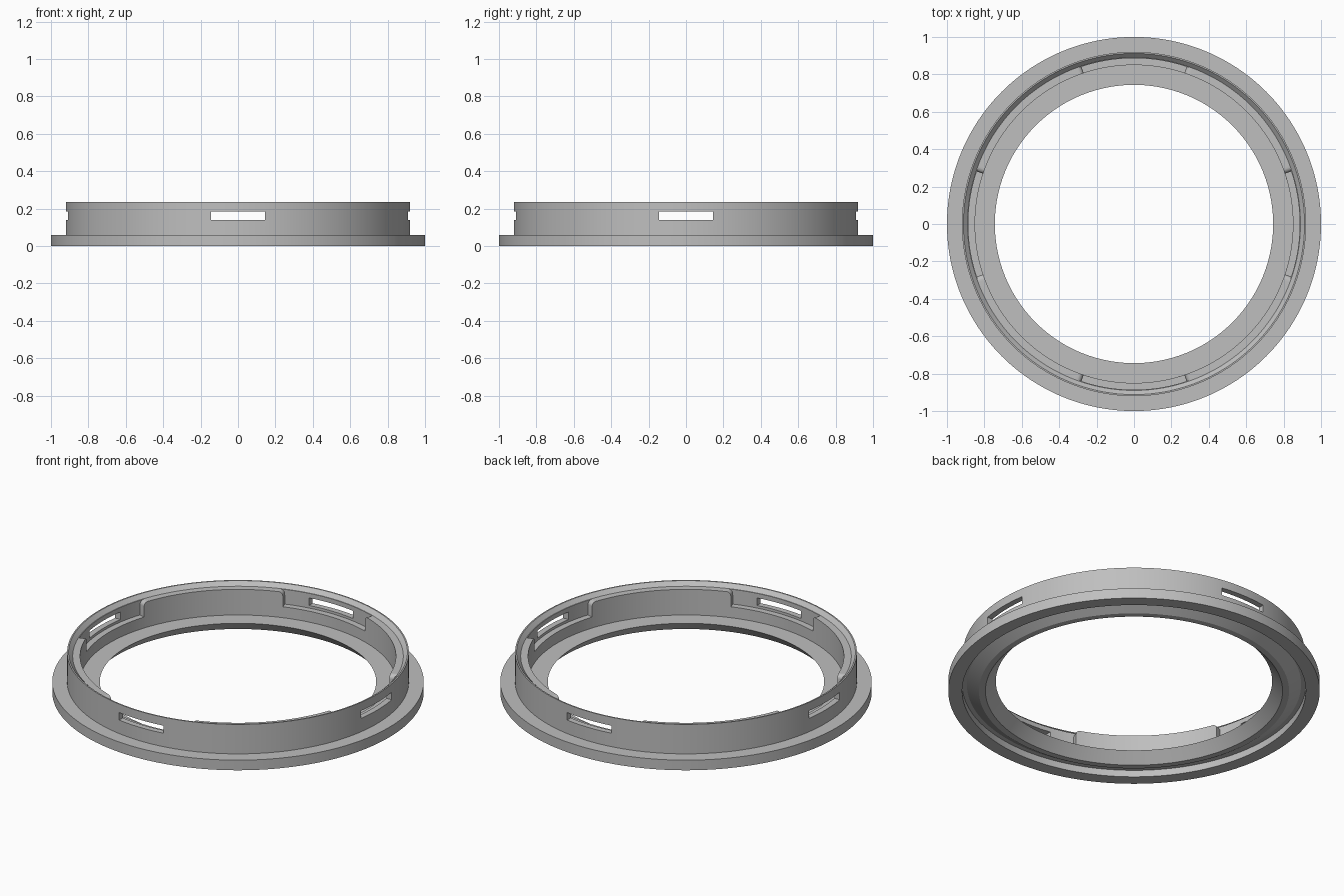
import bpy, bmesh, math

old = bpy.data.objects.get("Cube")
if old:
    bpy.data.objects.remove(old, do_unlink=True)

SEGMENTS = 192


def make_object(name, bm):
    bmesh.ops.recalc_face_normals(bm, faces=bm.faces)
    mesh = bpy.data.meshes.new(name)
    bm.to_mesh(mesh)
    bm.free()
    obj = bpy.data.objects.new(name, mesh)
    bpy.context.collection.objects.link(obj)
    return obj


def polar(r, a, z):
    return (r * math.cos(a), r * math.sin(a), z)


def lathe(name, profile):
    """Closed radius/height profile swept round the z axis."""
    bm = bmesh.new()
    rings = [[bm.verts.new(polar(r, 2 * math.pi * i / SEGMENTS, z)) for r, z in profile]
             for i in range(SEGMENTS)]
    for i, ring in enumerate(rings):
        nxt = rings[(i + 1) % SEGMENTS]
        for j in range(len(profile)):
            k = (j + 1) % len(profile)
            bm.faces.new((ring[j], nxt[j], nxt[k], ring[k]))
    return make_object(name, bm)


def recess_cutter(name, centre):
    """Curved block whose upper ends flare into rounded corners."""
    half, ledge, top, radius = math.radians(18.5), 0.125, 0.212, 0.024
    side = []
    for i in range(7):
        t = math.pi / 2 * i / 6
        side.append((half + radius / 0.85 * (1 - math.cos(t)), top - radius + radius * math.sin(t)))
    side[-1] = (side[-1][0], top + 0.001)
    right = [(half - 0.0005, ledge)] + side
    floor = [(half * i / 10, ledge) for i in range(-9, 10)]
    columns = [(-a, z) for a, z in reversed(right)] + floor + right
    bm = bmesh.new()
    loops = []
    for a, z in columns:
        corners = ((0.8, z), (0.886, z), (0.886, 0.3), (0.8, 0.3))
        loops.append([bm.verts.new(polar(r, centre + a, h)) for r, h in corners])
    for a, b in zip(loops, loops[1:]):
        for j in range(4):
            k = (j + 1) % 4
            bm.faces.new((a[j], b[j], b[k], a[k]))
    bm.faces.new(loops[0])
    bm.faces.new(loops[-1])
    return make_object(name, bm)


def slot_cutter(name, centre):
    """Straight block that pierces the wall."""
    bm = bmesh.new()
    bmesh.ops.create_cube(bm, size=1)
    bmesh.ops.scale(bm, vec=(0.3, 0.29, 0.045), verts=bm.verts)
    bmesh.ops.translate(bm, vec=(0.92, 0, 0.1625), verts=bm.verts)
    obj = make_object(name, bm)
    obj.rotation_euler.z = centre
    return obj


# Flange, undercut foot, wall and inner liner as one turned body
ring = lathe("mounting_ring", [
    (0.744, 0.06), (0.80, 0), (0.835, 0), (0.90, 0.04), (0.925, 0.04), (0.925, 0),
    (1, 0), (1, 0.06), (0.92, 0.06), (0.92, 0.235), (0.912, 0.235),
    (0.89, 0.212), (0.85, 0.212), (0.85, 0.06)])

# Four liner recesses, each with a slot through the wall
cutters = []
for i in range(4):
    angle = i * math.pi / 2
    cutters.append(recess_cutter(f"recess_cutter_{i}", angle))
    cutters.append(slot_cutter(f"slot_cutter_{i}", angle))

bpy.ops.object.select_all(action='DESELECT')
bpy.context.view_layer.objects.active = ring
ring.select_set(True)
for cutter in cutters:
    cutter.hide_render = True
    mod = ring.modifiers.new(cutter.name, 'BOOLEAN')
    mod.operation = 'DIFFERENCE'
    mod.solver = 'EXACT'
    mod.object = cutter
    bpy.ops.object.modifier_apply(modifier=mod.name)
for cutter in cutters:
    bpy.data.objects.remove(cutter, do_unlink=True)

# Grey finish
grey = bpy.data.materials.new("plain_grey")
grey.use_nodes = True
colour = (0.52, 0.52, 0.52, 1)
grey.diffuse_color = colour
grey.node_tree.nodes["Principled BSDF"].inputs["Base Color"].default_value = colour
ring.data.materials.clear()
ring.data.materials.append(grey)
bpy.ops.object.shade_smooth_by_angle(angle=math.radians(25))
